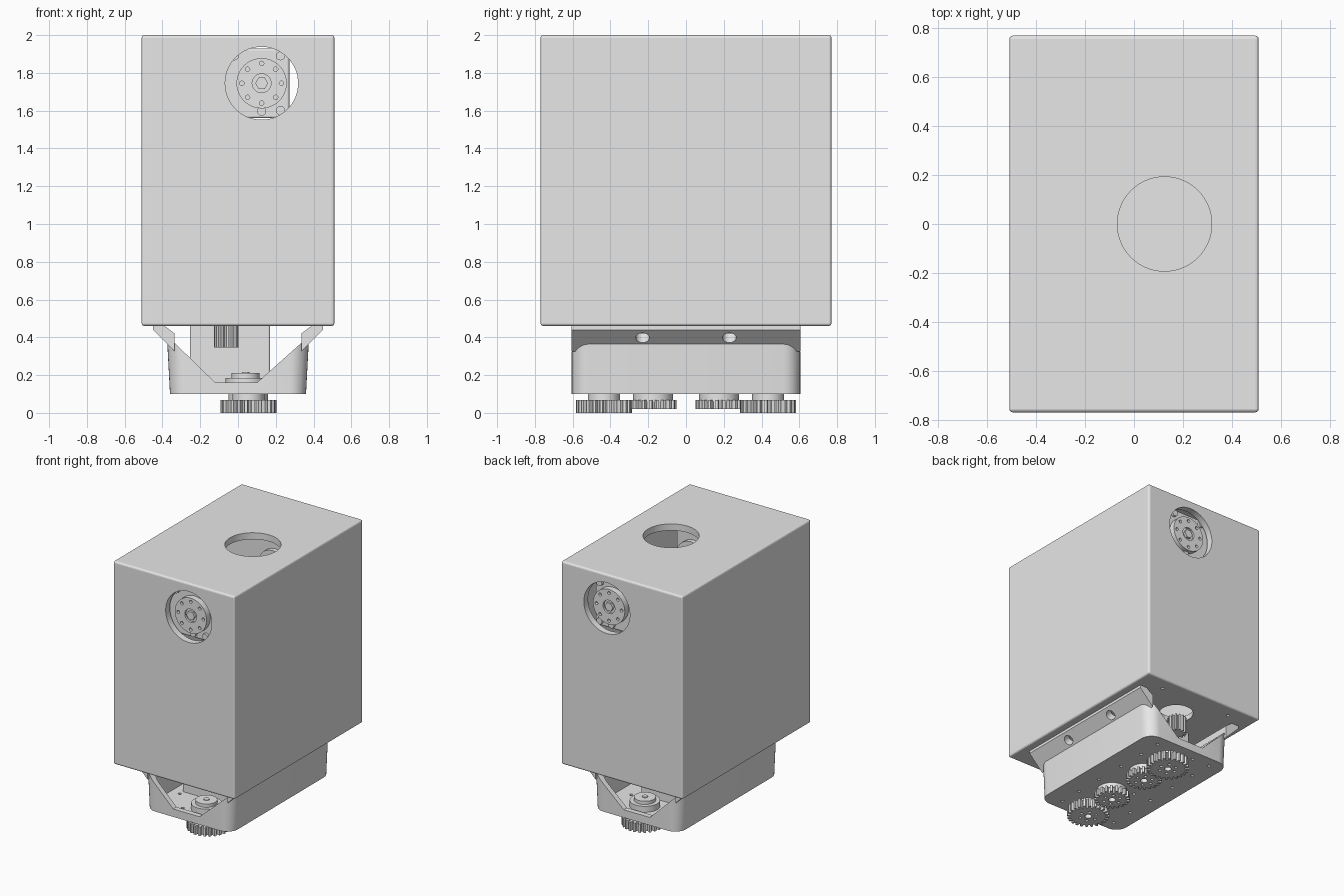
import bpy, bmesh, math
from mathutils import Vector

if "Cube" in bpy.data.objects:
    bpy.data.objects.remove(bpy.data.objects["Cube"])

grey = bpy.data.materials.new("light_grey")
grey.use_nodes = True
COLOUR = (0.8, 0.8, 0.8, 1)
grey.diffuse_color = COLOUR
for node in grey.node_tree.nodes:
    if node.type == "BSDF_PRINCIPLED":
        node.inputs["Base Color"].default_value = COLOUR


def prism(name, pts, lo, hi, axis="z", grow=1.0, bevel=0.0):
    """Extrude a 2D outline from lo to hi along an axis, optionally scaled at the far end."""
    bm = bmesh.new()

    def place(p, h):
        return Vector((p[0], p[1], h)) if axis == "z" else Vector((p[0], h, p[1]))

    a = [bm.verts.new(place(p, lo)) for p in pts]
    b = [bm.verts.new(place((p[0] * grow, p[1]), hi)) for p in pts]
    n = len(pts)
    bm.faces.new(a[::-1])
    bm.faces.new(b)
    for i in range(n):
        j = (i + 1) % n
        bm.faces.new((a[i], a[j], b[j], b[i]))
    bmesh.ops.recalc_face_normals(bm, faces=bm.faces)
    if bevel:
        bmesh.ops.bevel(bm, geom=bm.edges[:], offset=bevel, segments=3,
                        profile=0.5, affect="EDGES")
    mesh = bpy.data.meshes.new(name)
    bm.to_mesh(mesh)
    bm.free()
    mesh.materials.append(grey)
    ob = bpy.data.objects.new(name, mesh)
    bpy.context.collection.objects.link(ob)
    return ob


def rect(x0, x1, y0, y1):
    return [(x0, y0), (x1, y0), (x1, y1), (x0, y1)]


def ring(cx, cy, r, n=48):
    return [(cx + r * math.cos(math.tau * i / n), cy + r * math.sin(math.tau * i / n))
            for i in range(n)]


def rounded(hx, hy, r, n=8):
    pts = []
    for k, (sx, sy) in enumerate([(1, 1), (-1, 1), (-1, -1), (1, -1)]):
        for i in range(n + 1):
            t = math.pi / 2 * (k + i / n)
            pts.append((sx * (hx - r) + r * math.cos(t), sy * (hy - r) + r * math.sin(t)))
    return pts


def toothed(cx, cy, r, teeth, depth):
    pts = []
    for i in range(teeth):
        for f, d in ((0, depth), (0.3, depth), (0.45, 0), (0.85, 0)):
            t = math.tau * (i + f) / teeth
            pts.append((cx + (r - d) * math.cos(t), cy + (r - d) * math.sin(t)))
    return pts


def combine(ob, others, operation="DIFFERENCE"):
    """Boolean every helper into the part, then drop the helpers."""
    bpy.context.view_layer.objects.active = ob
    for other in others:
        mod = ob.modifiers.new("cut", "BOOLEAN")
        mod.operation, mod.solver, mod.object = operation, "EXACT", other
        bpy.ops.object.modifier_apply(modifier=mod.name)
    for other in others:
        bpy.data.objects.remove(other)
    return ob


def smooth(ob):
    bpy.ops.object.select_all(action="DESELECT")
    ob.select_set(True)
    bpy.context.view_layer.objects.active = ob
    bpy.ops.object.shade_smooth_by_angle(angle=math.radians(30))


PX, PZ = 0.125, 1.745   # port centre on the housing ends
GX = 0.055              # gear train line

# Hollow housing with ports in both ends, the top and the floor
housing = prism("housing", rect(-0.51, 0.51, -0.77, 0.77), 0.46, 2.0, bevel=0.014)
cuts = [prism("cavity", rect(-0.46, 0.46, -0.72, 0.72), 0.50, 1.95),
        prism("end_ports", ring(PX, PZ, 0.193, 64), -1, 1, "y"),
        prism("top_port", ring(PX, 0, 0.193, 64), 1.8, 2.2)]
for s in (-1, 1):
    cuts.append(prism("floor_port", ring(0, s * 0.46, 0.12), 0.4, 0.6))
    for x in (-0.3, 0.3):
        cuts.append(prism("floor_screw_hole", ring(x, s * 0.67, 0.012, 12), 0.4, 0.48))
combine(housing, cuts)

# Two servos facing the end ports
for s, side in ((-1, "front"), (1, "back")):
    prism(side + "_servo_body", rect(-0.338, 0.272, PZ - 0.185, PZ + 0.185),
          s * 0.27, s * 0.70, "y", bevel=0.012)
    horn = prism(side + "_servo_horn", ring(PX, PZ, 0.133), s * 0.69, s * 0.745, "y")
    holes = [prism("horn_hole", ring(x, z, 0.012, 12), s * 0.725, s * 0.8, "y")
             for x, z in ring(PX, PZ, 0.105, 8)]
    holes.append(prism("horn_recess", ring(PX, PZ, 0.05, 24), s * 0.73, s * 0.8, "y"))
    combine(horn, holes)
    prism(side + "_horn_screw", ring(PX, PZ, 0.034, 6), s * 0.72, s * 0.748, "y")
    prism(side + "_idler_disc", ring(PX, PZ, 0.12), s * 0.28, s * 0.235, "y")
    for x, z in ((0.225, 0.145), (0.225, -0.145), (0.125, -0.148), (-0.02, 0.145)):
        prism(side + "_servo_screw", ring(x, PZ + z, 0.024, 12), s * 0.69, s * 0.72, "y")

# Tray bracket: tapered shell with notched ends
tray = prism("tray", rounded(0.36, 0.605, 0.09), 0.10, 0.37, grow=1.04)
cuts = [prism("tray_cavity", rounded(0.325, 0.565, 0.06), 0.14, 0.6),
        prism("end_notch", [(0.335, 0.6), (0.335, 0.37), (0.1, 0.16), (-0.12, 0.16),
                            (-0.335, 0.37), (-0.335, 0.6)], -1, 1, "y")]
for s in (-1, 1):
    for x in (-0.25, -0.1, 0.22):
        for y in (0.12, 0.34, 0.52):
            cuts.append(prism("tray_screw_hole", ring(x, s * y, 0.012, 12), 0, 0.2))
smooth(combine(tray, cuts))

# Sloped mounting flanges along both sides, with two holes each
for s, side in ((-1, "right"), (1, "left")):
    outline = [(0.335, 0.325), (0.37, 0.36), (0.45, 0.44), (0.45, 0.465),
               (0.395, 0.465), (0.335, 0.42)]
    flange = prism(side + "_flange", [(s * x, z) for x, z in outline], -0.605, 0.605, "y")
    holes = []
    for y in (-0.23, 0.23):
        hole = prism("flange_hole", ring(0, 0, 0.036, 24), -0.2, 0.2)
        hole.location = (s * 0.405, y, 0.40)
        hole.rotation_euler = (0, s * math.radians(135), 0)
        holes.append(hole)
    bpy.context.view_layer.update()
    combine(flange, holes)

# Drive block between tray and housing
prism("drive_block", rect(-0.255, 0.17, -0.3, 0.3), 0.13, 0.47, bevel=0.01)

# Gear train, bearings and pinions, mirrored front to back
for s, side in ((-1, "front"), (1, "back")):
    for label, y, r, teeth, z0, hub in (("outer", 0.435, 0.148, 24, 0.0, 0.085),
                                        ("inner", 0.175, 0.125, 20, 0.02, 0.105)):
        gear = prism(f"{side}_{label}_gear", toothed(GX, s * y, r, teeth, 0.026), z0, 0.067)
        cuts = [prism("gear_hole", ring(x, yy, 0.011, 12), -0.1, 0.045)
                for x, yy in ring(GX, s * y, 0.06, 6)]
        cuts.append(prism("gear_bore", ring(GX, s * y, 0.025, 16), -0.1, 0.05))
        combine(gear, cuts)
        smooth(prism(f"{side}_{label}_hub", ring(GX, s * y, hub), 0.06, 0.11))
    smooth(prism(side + "_bearing_flange", ring(GX - 0.015, s * 0.435, 0.105), 0.13, 0.185))
    smooth(prism(side + "_bearing_cap", ring(GX - 0.015, s * 0.435, 0.075), 0.18, 0.21))
    prism(side + "_shaft_end", ring(GX - 0.015, s * 0.435, 0.02, 16), 0.2, 0.216)
    prism(side + "_pinion", toothed(-0.06, s * 0.4, 0.066, 14, 0.018), 0.345, 0.47)
